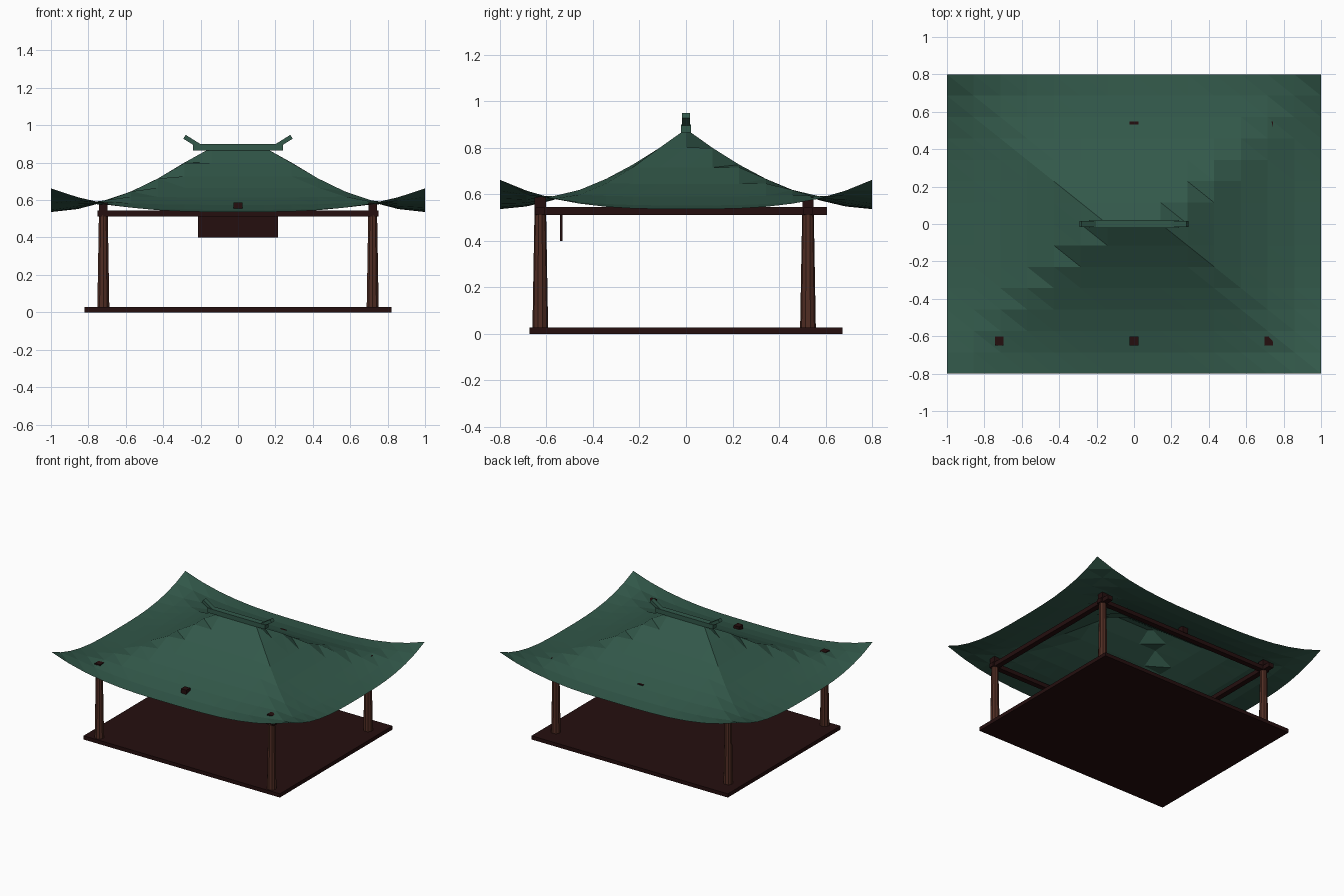
import bpy, bmesh, math
from mathutils import Matrix, Vector

if "Cube" in bpy.data.objects:
    bpy.data.objects.remove(bpy.data.objects["Cube"])


def material(name, rgb):
    m = bpy.data.materials.new(name)
    m.diffuse_color = (*rgb, 1)
    m.use_nodes = True
    m.node_tree.nodes["Principled BSDF"].inputs["Base Color"].default_value = m.diffuse_color
    return m


GREEN = material("roof green", (0.032, 0.098, 0.068))
DARK = material("dark timber", (0.018, 0.0045, 0.0045))
BROWN = material("post brown", (0.08, 0.026, 0.017))


def finish(name, bm, mat):
    me = bpy.data.meshes.new(name)
    bm.to_mesh(me)
    bm.free()
    me.materials.append(mat)
    ob = bpy.data.objects.new(name, me)
    bpy.context.collection.objects.link(ob)
    return ob


def box(name, lo, hi, mat):
    bm = bmesh.new()
    lo, hi = Vector(lo), Vector(hi)
    bmesh.ops.create_cube(bm, size=1, matrix=Matrix.Translation((lo + hi) / 2)
                          @ Matrix.Diagonal((*(hi - lo), 1)))
    return finish(name, bm, mat)


# Swept roof: triangulated 14 x 14 height grid, hipped, with lifted corners
def roof_height(u, v):
    t = max((abs(u) - 0.17) / 0.83, abs(v), 0)
    return 0.536 + 0.344 * (1 - t) ** 1.75 + 0.126 * abs(u * v) ** 3


N = 14
bm = bmesh.new()
grid = []
for i in range(N + 1):
    u = 2 * i / N - 1
    row = []
    for j in range(N + 1):
        v = 2 * j / N - 1
        row.append(bm.verts.new((u, v * 0.8, roof_height(u, v))))
    grid.append(row)
for i in range(N):
    for j in range(N):
        a, b = grid[i][j], grid[i + 1][j]
        c, d = grid[i + 1][j + 1], grid[i][j + 1]
        bm.faces.new((a, b, d))
        bm.faces.new((b, c, d))
finish("roof", bm, GREEN)

# Ridge beam with upturned ends
box("ridge", (-0.24, -0.022, 0.866), (0.24, 0.022, 0.9), GREEN)
for s, side in ((-1, "left"), (1, "right")):
    bm = bmesh.new()
    bmesh.ops.create_cube(bm, size=1, matrix=Matrix.Translation((s * 0.247, 0, 0.914))
                          @ Matrix.Rotation(-s * math.radians(32), 4, 'Y')
                          @ Matrix.Diagonal((0.092, 0.034, 0.024, 1)))
    finish(side + "_ridge_horn", bm, GREEN)

# Floor platform
box("floor", (-0.82, -0.672, 0), (0.82, 0.672, 0.028), DARK)

# Posts, cross beams and brackets
PX, ROWS = 0.72, (("front", -0.626), ("back", 0.524))
for row, y in ROWS:
    for s, side in ((-1, "left"), (1, "right")):
        bm = bmesh.new()
        bmesh.ops.create_cone(bm, cap_ends=True, segments=10, radius1=0.034,
                              radius2=0.025, depth=0.51,
                              matrix=Matrix.Translation((s * PX, y, 0.265)))
        finish(f"{row}_{side}_post", bm, BROWN)
    box(row + "_beam", (-0.752, y - 0.02, 0.512), (0.752, y + 0.02, 0.543), DARK)
    for x, place in ((-PX, "left"), (0, "middle"), (PX, "right")):
        box(f"{row}_{place}_bracket", (x - 0.023, y - 0.024, 0.54),
            (x + 0.023, y + 0.024, 0.588), DARK)
for s, side in ((-1, "left"), (1, "right")):
    box(side + "_beam", (s * PX - 0.02, -0.65, 0.511), (s * PX + 0.02, 0.605, 0.544), DARK)

# Hanging front board
box("front_board", (-0.214, -0.542, 0.4), (0.214, -0.53, 0.53), DARK)
